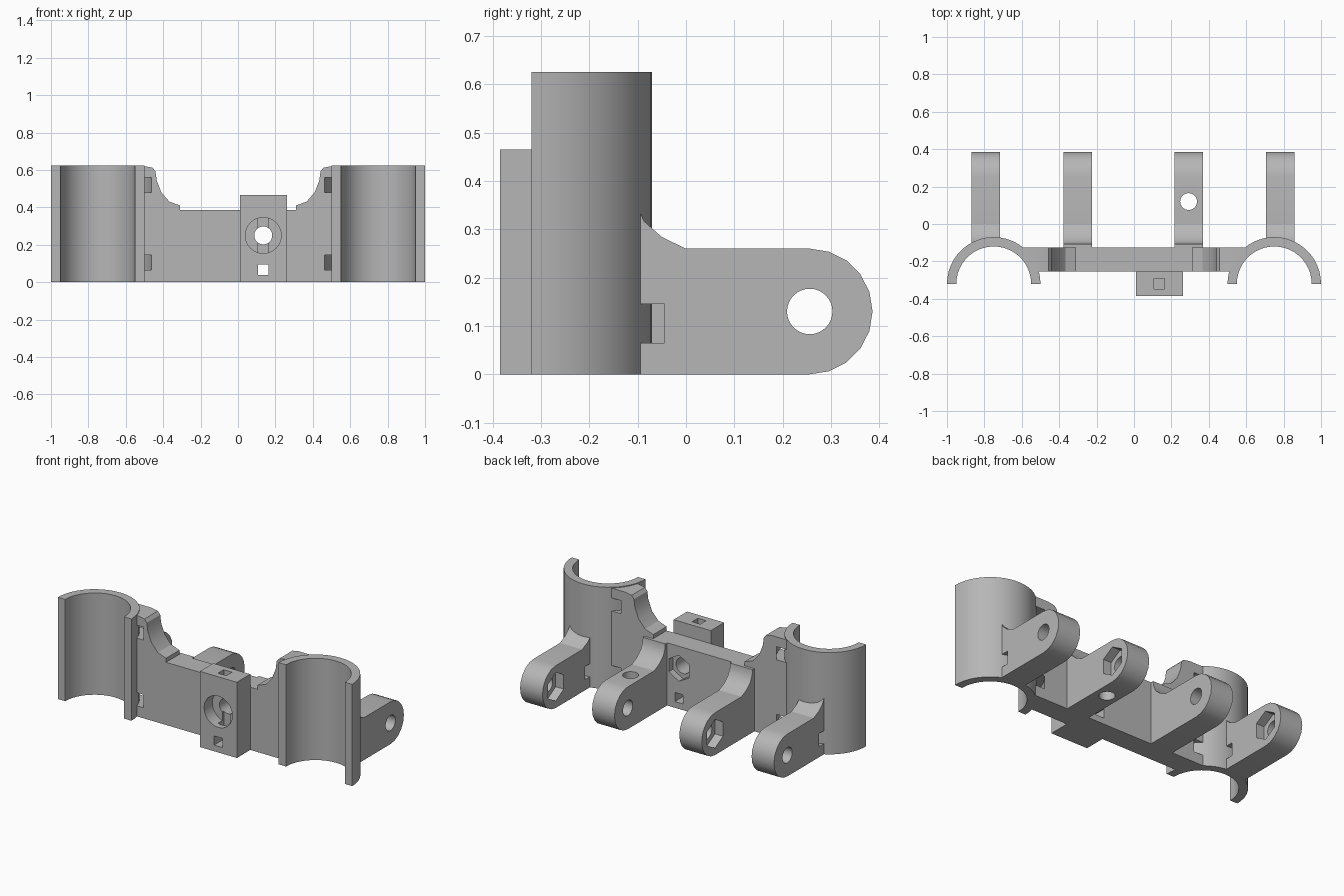
import bpy, bmesh
from math import sin, cos, pi, radians

cube = bpy.data.objects.get("Cube")
if cube:
    bpy.data.objects.remove(cube, do_unlink=True)

grey = bpy.data.materials.new("plain grey")
grey.use_nodes = True
grey.diffuse_color = (0.47, 0.47, 0.47, 1)
grey.node_tree.nodes["Principled BSDF"].inputs["Base Color"].default_value = grey.diffuse_color


def prism(name, outline, axis, lo, hi):
    """Extrude a closed 2D outline along an axis."""
    place = {"x": lambda a, b, t: (t, a, b),
             "y": lambda a, b, t: (a, t, b),
             "z": lambda a, b, t: (a, b, t)}[axis]
    bm = bmesh.new()
    ends = [[bm.verts.new(place(a, b, t)) for a, b in outline] for t in (lo, hi)]
    for ring in ends:
        bm.faces.new(ring)
    n = len(outline)
    for i in range(n):
        j = (i + 1) % n
        bm.faces.new((ends[0][i], ends[0][j], ends[1][j], ends[1][i]))
    bmesh.ops.recalc_face_normals(bm, faces=bm.faces)
    mesh = bpy.data.meshes.new(name)
    bm.to_mesh(mesh)
    bm.free()
    mesh.materials.append(grey)
    obj = bpy.data.objects.new(name, mesh)
    bpy.context.collection.objects.link(obj)
    return obj


def arc(ca, cb, r, start, end, steps):
    angles = [radians(start + (end - start) * i / steps) for i in range(steps + 1)]
    return [(ca + r * cos(t), cb + r * sin(t)) for t in angles]


def disc(ca, cb, r, n=32):
    return arc(ca, cb, r, 90, 450, n)[:-1]


def rect(a0, a1, b0, b1):
    return [(a0, b0), (a1, b0), (a1, b1), (a0, b1)]


def half_tube(cx, r0, r1, start, end):
    return (arc(cx, HOLD_Y, r1, start, end, 22)
            + arc(cx, HOLD_Y, r0, end, start, 22))


def cut(obj, *cutters):
    """Subtract temporary solids and remove them."""
    for c in cutters:
        mod = obj.modifiers.new("cut", "BOOLEAN")
        mod.operation, mod.solver, mod.object = "DIFFERENCE", "EXACT", c
    deps = bpy.context.evaluated_depsgraph_get()
    mesh = bpy.data.meshes.new_from_object(obj.evaluated_get(deps))
    obj.modifiers.clear()
    obj.data = mesh
    for c in cutters:
        bpy.data.objects.remove(c, do_unlink=True)


HOLD_X, HOLD_Y, HEIGHT = 0.75, -0.32, 0.625
FRONT, BACK, DECK = -0.255, -0.125, 0.385
BOLT_X, BOLT_Z = 0.135, 0.25
SLOTS = ((0.065, 0.145), (0.48, 0.56))
parts = []


def strap_slots(levels):
    return [prism("slot_cutter", half_tube(s * HOLD_X, 0.235, 0.296, -10, 190), "z", *z)
            for s in (-1, 1) for z in levels]


def bolt_cutters():
    """Through bolt, counterbore, rear nut pocket and small square passage."""
    return [prism("bolt_cutter", disc(BOLT_X, BOLT_Z, 0.048), "y", -0.5, 0),
            prism("bore_cutter", disc(BOLT_X, BOLT_Z, 0.096), "y", -0.5, -0.305),
            prism("nut_cutter", disc(BOLT_X, BOLT_Z, 0.08, 6), "y", -0.165, 0),
            prism("square_cutter", rect(0.107, 0.163, 0.038, 0.094), "y", -0.5, 0)]


# Half-round holders at both ends
for side, s in (("right", -1), ("left", 1)):
    parts.append(prism(side + "_holder", half_tube(s * HOLD_X, 0.2, 0.25, 0, 180),
                       "z", 0, HEIGHT))

# Central plate with curved wings rising to the holders
wing = [(0.6, 0), (0.6, 0.62), (0.5, 0.62), (0.457, 0.612), (0.441, 0.592), (0.435, 0.545),
        (0.41, 0.48), (0.366, 0.43), (0.31, 0.41), (0.31, DECK)]
plate = prism("back_plate", wing + [(-x, z) for x, z in reversed(wing)], "y", FRONT, BACK)
cut(plate, *[prism("holder_cutter", disc(s * HOLD_X, HOLD_Y, 0.225), "z", -1, 1)
             for s in (-1, 1)], *strap_slots(SLOTS), *bolt_cutters())
parts.append(plate)

# Bolt block on the front
block = prism("bolt_block", rect(0.01, 0.262, 0, 0.465), "y", -0.385, FRONT)
cut(block, *bolt_cutters(),
    prism("pin_cutter", rect(0.107, 0.163, -0.347, -0.291), "z", 0.06, 1))
parts.append(block)

# Hinge arms: rounded eye, curved root, nut pocket on the facing side
EYE_Y, EYE_R, WIDTH = 0.256, 0.13, 0.152
root = [(0, 0.26), (-0.05, 0.284), (-0.087, 0.317), (-0.104, 0.356), (-0.107, DECK)]
for name, x, nut, outer in (("right_outer_arm", -0.868, 1, True),
                            ("right_inner_arm", -0.377, -1, False),
                            ("left_inner_arm", 0.216, 1, False),
                            ("left_outer_arm", 0.705, -1, True)):
    tail = [(-0.107, 0)] if outer else [(BACK, DECK), (BACK, 0)]
    arm = prism(name, arc(EYE_Y, EYE_R, EYE_R, -90, 90, 10) + root + tail, "x", x, x + WIDTH)
    face = x + WIDTH if nut > 0 else x
    cutters = [prism("pivot_cutter", disc(EYE_Y, EYE_R, 0.047), "x", x - 0.1, x + 0.3),
               prism("nut_cutter", disc(EYE_Y, EYE_R, 0.088, 6), "x",
                     *sorted((face - nut * 0.055, face + nut * 0.05)))]
    if outer:
        cutters += strap_slots(SLOTS[:1])
    if name == "left_inner_arm":
        cutters.append(prism("drop_cutter", disc(x + WIDTH / 2, 0.12, 0.045), "z", -1, 1))
    cut(arm, *cutters)
    parts.append(arm)

# Smooth the curved walls, keep edges sharp
bpy.ops.object.select_all(action="DESELECT")
for obj in parts:
    obj.select_set(True)
bpy.context.view_layer.objects.active = parts[0]
bpy.ops.object.shade_smooth_by_angle(angle=radians(25))
